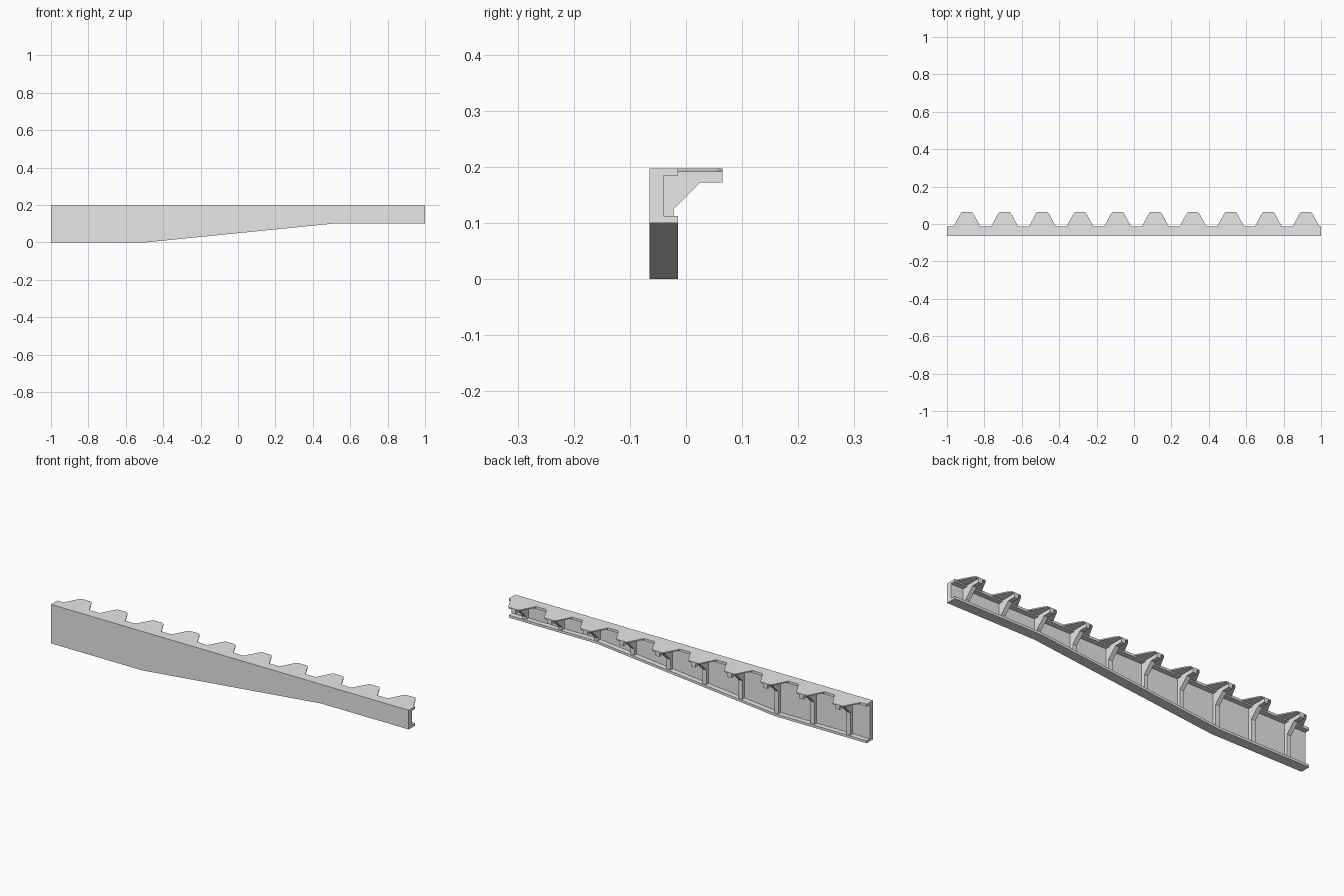
import bpy
import bmesh
from mathutils import Vector

cube = bpy.data.objects.get("Cube")
if cube:
    bpy.data.objects.remove(cube, do_unlink=True)

grey = bpy.data.materials.new("light grey")
grey.use_nodes = True
grey.diffuse_color = (0.8, 0.8, 0.8, 1)
grey.node_tree.nodes["Principled BSDF"].inputs["Base Color"].default_value = (0.8, 0.8, 0.8, 1)


def prism(name, outline, axis, start, end):
    """Extrude a 2D outline along the given axis (0=x, 1=y, 2=z)."""
    def place(p):
        co = list(p)
        co.insert(axis, start)
        return co
    bm = bmesh.new()
    face = bm.faces.new([bm.verts.new(place(p)) for p in outline])
    out = bmesh.ops.extrude_face_region(bm, geom=[face])
    shift = Vector((0, 0, 0))
    shift[axis] = end - start
    moved = [v for v in out["geom"] if isinstance(v, bmesh.types.BMVert)]
    bmesh.ops.translate(bm, verts=moved, vec=shift)
    bmesh.ops.recalc_face_normals(bm, faces=bm.faces)
    mesh = bpy.data.meshes.new(name)
    bm.to_mesh(mesh)
    bm.free()
    mesh.materials.append(grey)
    obj = bpy.data.objects.new(name, mesh)
    bpy.context.collection.objects.link(obj)
    return obj


FRONT, WEB, LIP, TIP = -0.065, -0.04, -0.014, 0.065
TOP, WALL = 0.197, 0.0125
BAR_LOW = 0.172
lower = [(-1, 0), (-0.49, 0), (0.51, 0.1), (1, 0.1)]


def bottom(x):
    return min(max((x + 0.49) * 0.1, 0), 0.1)


# Channel beam: front web with top and bottom flanges
prism("front_web", lower + [(1, TOP), (-1, TOP)], 1, FRONT, WEB)
prism("bottom_flange", lower + [(x, z + WALL) for x, z in reversed(lower)], 1, WEB, LIP)
prism("top_flange", [(-1, TOP - WALL), (1, TOP - WALL), (1, TOP), (-1, TOP)], 1, WEB, LIP)

# Ten stiffener ribs, each carrying a tapered walkway bracket
HALF = 0.011
for i in range(10):
    x = -0.893 + 0.2014 * i
    a, b = x - HALF, x + HALF
    prism(f"rib_{i + 1}",
          [(a, bottom(a) + 0.01), (b, bottom(b) + 0.01), (b, BAR_LOW), (a, BAR_LOW)],
          1, WEB, -0.022)
    prism(f"bracket_bar_{i + 1}",
          [(WEB, BAR_LOW), (TIP, BAR_LOW), (TIP, 0.192), (WEB, 0.192)], 0, a, b)
    prism(f"gusset_{i + 1}",
          [(-0.022, 0.125), (0.025, BAR_LOW), (-0.022, BAR_LOW)], 0, a, b)
    prism(f"bracket_plate_{i + 1}",
          [(x - 0.072, LIP), (x + 0.072, LIP), (x + 0.035, 0.055), (x + 0.026, TIP),
           (x - 0.026, TIP), (x - 0.035, 0.055)], 2, 0.191, TOP)
